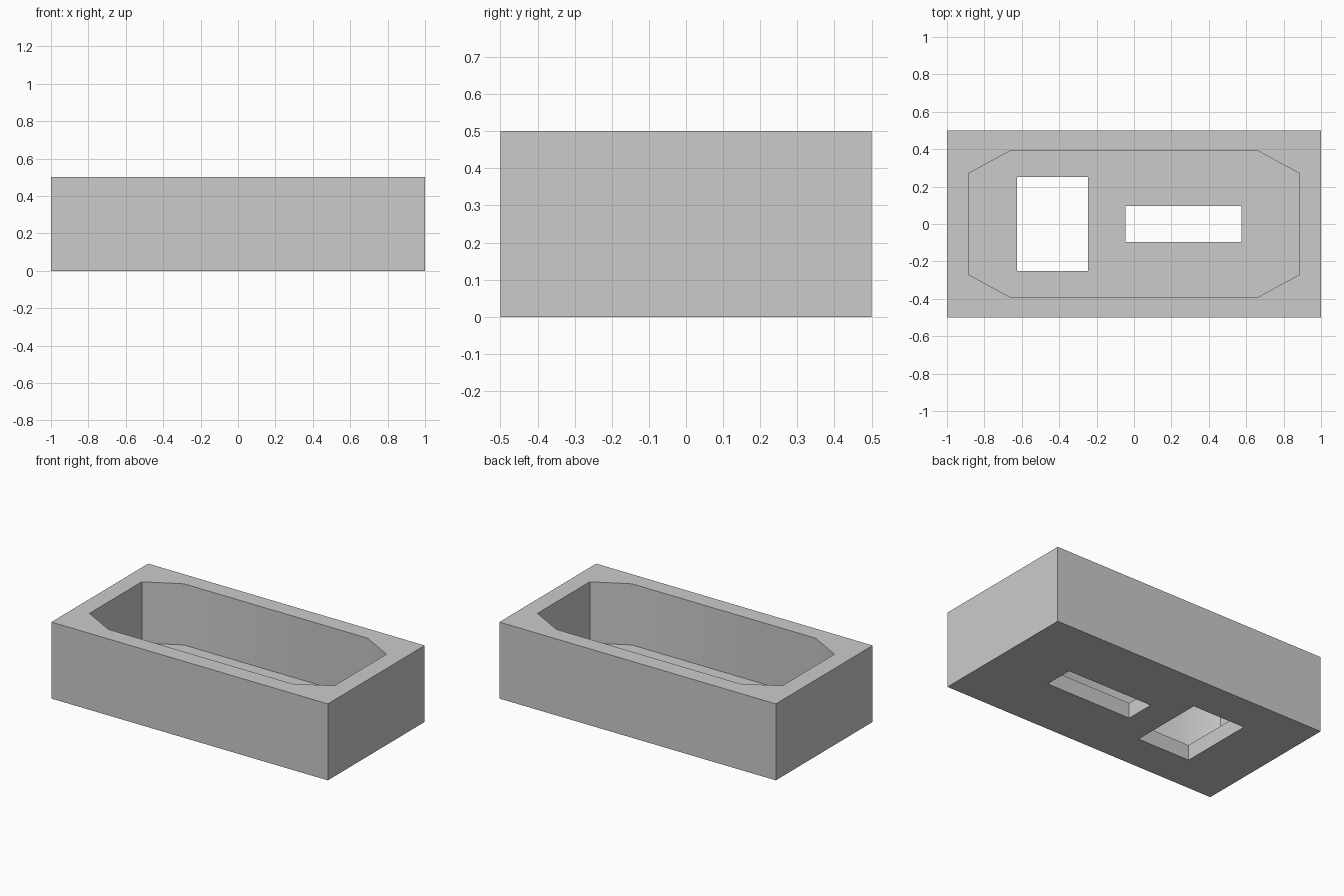
import bpy
import bmesh

cube = bpy.data.objects.get("Cube")
if cube:
    bpy.data.objects.remove(cube, do_unlink=True)

# One plain grey material
grey = bpy.data.materials.new("light_grey")
grey.use_nodes = True
colour = (0.6, 0.6, 0.6, 1)
grey.diffuse_color = colour
grey.node_tree.nodes["Principled BSDF"].inputs["Base Color"].default_value = colour


def prism(name, outline, z0, z1):
    """Extrude a counter-clockwise outline from z0 to z1."""
    bm = bmesh.new()
    base = bm.faces.new([bm.verts.new((x, y, z0)) for x, y in outline])
    top = bmesh.ops.extrude_face_region(bm, geom=[base])["geom"]
    for v in top:
        if isinstance(v, bmesh.types.BMVert):
            v.co.z = z1
    bmesh.ops.recalc_face_normals(bm, faces=bm.faces)
    mesh = bpy.data.meshes.new(name)
    bm.to_mesh(mesh)
    bm.free()
    mesh.materials.append(grey)
    obj = bpy.data.objects.new(name, mesh)
    bpy.context.collection.objects.link(obj)
    return obj


def rectangle(x0, x1, y):
    return [(x0, -y), (x1, -y), (x1, y), (x0, y)]


# Outer block
box = prism("open_box", rectangle(-1, 1, 0.5), 0, 0.5)

# Cavity with chamfered corners, and two rectangular floor openings
half = [(0.664, -0.39), (0.885, -0.27), (0.885, 0.27), (0.664, 0.39)]
octagon = half + [(-x, -y) for x, y in half]
cutters = [
    prism("cavity_cutter", octagon, 0.1, 0.7),
    prism("wide_opening_cutter", rectangle(-0.625, -0.245, 0.25), -0.1, 0.3),
    prism("slot_opening_cutter", rectangle(-0.045, 0.575, 0.097), -0.1, 0.3),
]

bpy.ops.object.select_all(action="DESELECT")
box.select_set(True)
bpy.context.view_layer.objects.active = box
for cutter in cutters:
    cutter.hide_render = True
    cut = box.modifiers.new(cutter.name, "BOOLEAN")
    cut.operation = "DIFFERENCE"
    cut.solver = "EXACT"
    cut.object = cutter
    bpy.ops.object.modifier_apply(modifier=cut.name)
    bpy.data.objects.remove(cutter, do_unlink=True)

# Soft shading on the shallow cavity corners, sharp elsewhere
bpy.ops.object.shade_smooth_by_angle()
